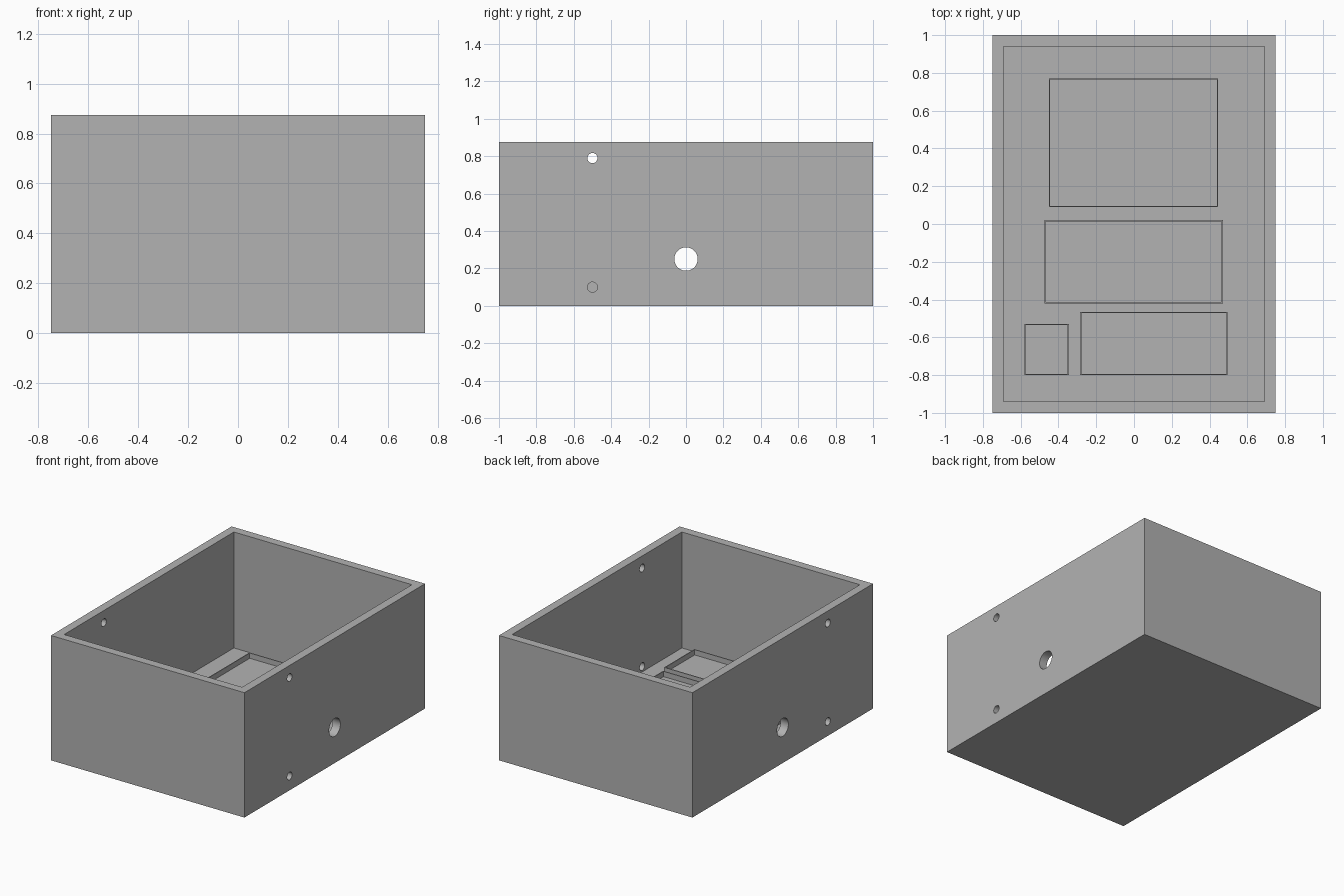
import bpy
import bmesh
from math import pi
from mathutils import Matrix, Vector

default = bpy.data.objects.get("Cube")
if default:
    bpy.data.objects.remove(default, do_unlink=True)

WIDTH, LENGTH, HEIGHT = 1.5, 2.0, 0.875
WALL = 0.06
FLOOR = 0.0625

grey = bpy.data.materials.new("plain grey")
grey.use_nodes = True
colour = (0.448, 0.448, 0.448, 1)
grey.diffuse_color = colour
grey.node_tree.nodes["Principled BSDF"].inputs["Base Color"].default_value = colour


def add_object(name, bm):
    bmesh.ops.recalc_face_normals(bm, faces=bm.faces)
    mesh = bpy.data.meshes.new(name)
    bm.to_mesh(mesh)
    bm.free()
    mesh.materials.append(grey)
    obj = bpy.data.objects.new(name, mesh)
    bpy.context.collection.objects.link(obj)
    return obj


def open_box(name, x0, x1, y0, y1, z0, z1, rim, depth):
    """Box with a thin rim around a recess sunk from the top."""
    bm = bmesh.new()
    centre = Vector((x0 + x1, y0 + y1, z0 + z1)) / 2
    size = Matrix.Diagonal((x1 - x0, y1 - y0, z1 - z0, 1))
    bmesh.ops.create_cube(bm, size=1, matrix=Matrix.Translation(centre) @ size)
    bm.normal_update()
    top = max(bm.faces, key=lambda f: f.calc_center_median().z)
    bmesh.ops.inset_region(bm, faces=[top], thickness=rim, use_even_offset=True)
    # Extrude the inner face downward to leave vertical recess walls
    sunk = bmesh.ops.extrude_discrete_faces(bm, faces=[top])["faces"][0]
    bmesh.ops.translate(bm, verts=sunk.verts, vec=(0, 0, -depth))
    return add_object(name, bm)


# Outer case
case = open_box("case", -WIDTH / 2, WIDTH / 2, -LENGTH / 2, LENGTH / 2,
                0, HEIGHT, WALL, HEIGHT - FLOOR)

# Round holes through both side walls: y, z, radius
holes = [(0, 0.25, 0.0625), (-0.5, 0.79, 0.027), (-0.5, 0.10, 0.027)]
cutter_bm = bmesh.new()
for y, z, radius in holes:
    place = Matrix.Translation((0, y, z)) @ Matrix.Rotation(pi / 2, 4, 'Y')
    bmesh.ops.create_cone(cutter_bm, cap_ends=True, segments=40, radius1=radius,
                          radius2=radius, depth=WIDTH + 0.4, matrix=place)
cutter = add_object("hole_cutter", cutter_bm)
cutter.hide_render = True

cut = case.modifiers.new("side holes", 'BOOLEAN')
cut.operation = 'DIFFERENCE'
cut.solver = 'EXACT'
cut.object = cutter
bpy.ops.object.select_all(action='DESELECT')
bpy.context.view_layer.objects.active = case
case.select_set(True)
bpy.ops.object.modifier_apply(modifier=cut.name)
bpy.data.objects.remove(cutter, do_unlink=True)
bpy.ops.object.shade_smooth_by_angle()

# Raised trays on the floor: x range, y range
trays = {
    "rear_tray": (-0.45, 0.445, 0.09, 0.77),
    "middle_tray": (-0.475, 0.47, -0.42, 0.02),
    "front_wide_tray": (-0.285, 0.495, -0.80, -0.465),
    "front_small_tray": (-0.58, -0.345, -0.80, -0.53),
}
for name, (x0, x1, y0, y1) in trays.items():
    open_box(name, x0, x1, y0, y1, FLOOR - 0.01, 0.16, 0.006, 0.037)
